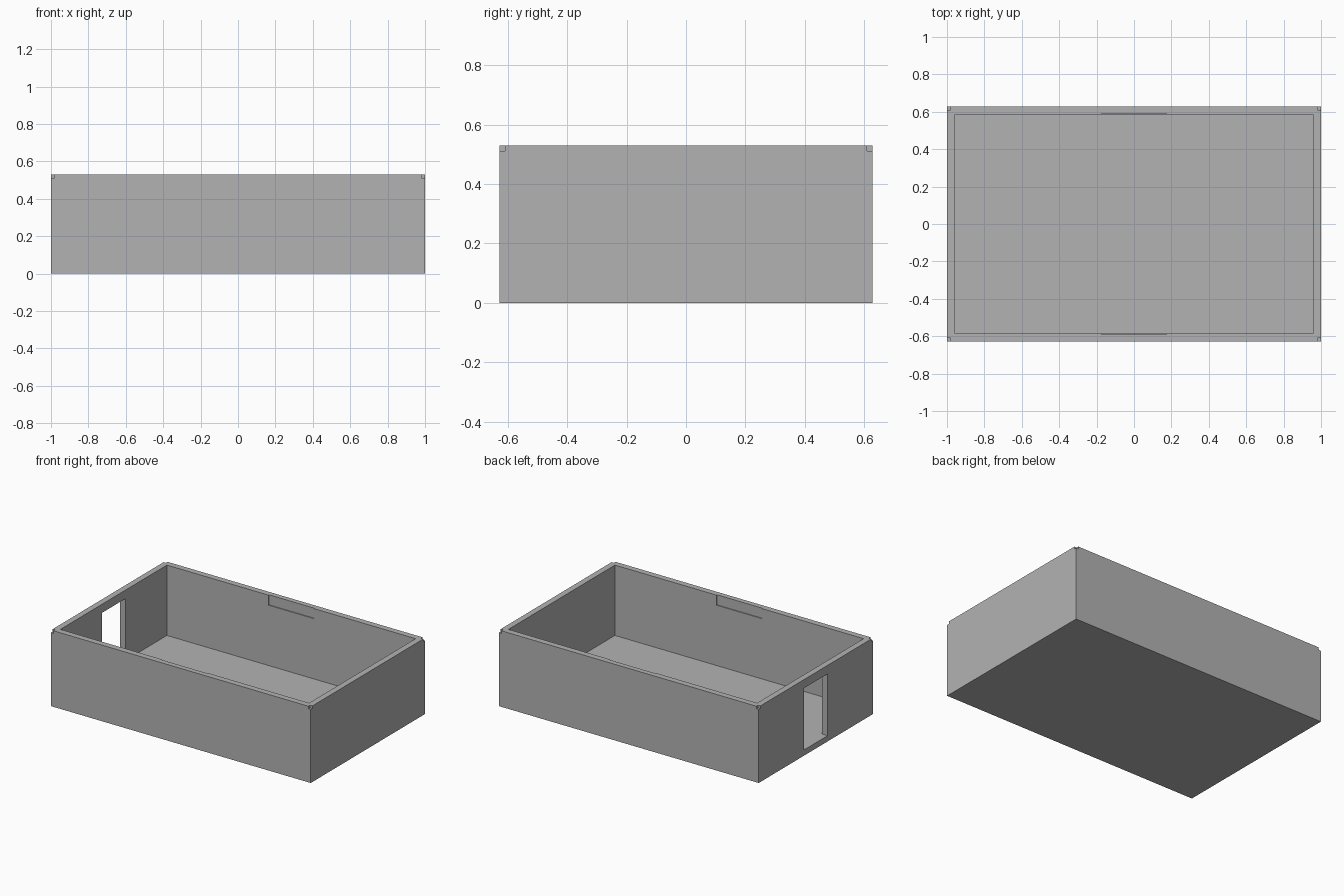
import bpy
import bmesh
from mathutils import Matrix, Vector

cube = bpy.data.objects.get("Cube")
if cube:
    bpy.data.objects.remove(cube, do_unlink=True)

HX, HY, H = 1.0, 0.628, 0.53      # outer half sizes and height
WALL, FLOOR = 0.042, 0.04
NOTCH = 0.018
GROOVE_DEPTH, GROOVE_HALF, GROOVE_Z = 0.006, 0.175, 0.46

grey = bpy.data.materials.new("light_grey")
grey.use_nodes = True
colour = (0.45, 0.45, 0.45, 1)
grey.diffuse_color = colour
grey.node_tree.nodes["Principled BSDF"].inputs["Base Color"].default_value = colour


def box(name, low, high):
    """Box object spanning two opposite corners."""
    low, high = Vector(low), Vector(high)
    bm = bmesh.new()
    bmesh.ops.create_cube(bm, size=1, matrix=Matrix.Translation((low + high) / 2)
                          @ Matrix.Diagonal((*(high - low), 1)))
    mesh = bpy.data.meshes.new(name)
    bm.to_mesh(mesh)
    bm.free()
    obj = bpy.data.objects.new(name, mesh)
    bpy.context.collection.objects.link(obj)
    mesh.materials.append(grey)
    return obj


def cut(obj, low, high):
    """Subtract a box from the object and drop the cutter."""
    cutter = box("cutter", low, high)
    cutter.hide_render = True
    mod = obj.modifiers.new("cut", "BOOLEAN")
    mod.operation = "DIFFERENCE"
    mod.solver = "EXACT"
    mod.object = cutter
    bpy.context.view_layer.update()
    result = bpy.data.meshes.new_from_object(
        obj.evaluated_get(bpy.context.evaluated_depsgraph_get()))
    obj.modifiers.clear()
    obj.data = result
    bpy.data.objects.remove(cutter, do_unlink=True)


# Solid block, hollowed from the top
tray = box("open_tray", (-HX, -HY, 0), (HX, HY, H))
ix, iy = HX - WALL, HY - WALL
cut(tray, (-ix, -iy, FLOOR), (ix, iy, H + 0.1))

# Rectangular opening in the end wall, level with the floor
cut(tray, (-HX - 0.1, -0.13, FLOOR), (-ix + 0.1, 0.13, 0.47))

# Shallow grooves at the top of both long inner walls
for side in (-1, 1):
    ya, yb = sorted((side * (iy - 0.1), side * (iy + GROOVE_DEPTH)))
    cut(tray, (-GROOVE_HALF, ya, GROOVE_Z), (GROOVE_HALF, yb, H + 0.1))

# Small notches in the four top corners
for sx in (-1, 1):
    for sy in (-1, 1):
        xa, xb = sorted((sx * (HX - NOTCH), sx * (HX + 0.1)))
        ya, yb = sorted((sy * (HY - NOTCH), sy * (HY + 0.1)))
        cut(tray, (xa, ya, H - NOTCH), (xb, yb, H + 0.1))

tray.data.name = "open_tray"
